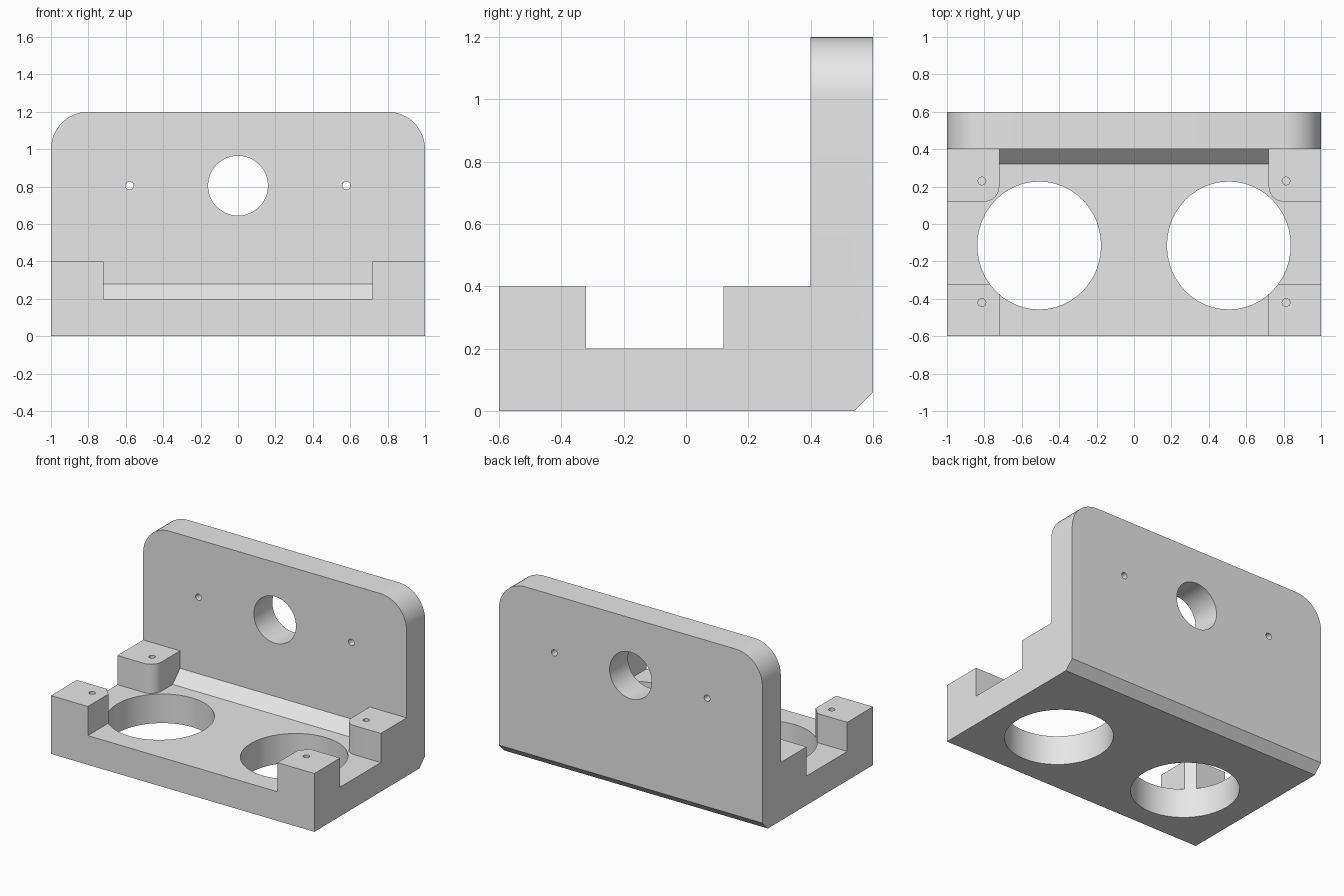
import bpy, bmesh, math
from mathutils import Matrix, Vector

cube = bpy.data.objects.get("Cube")
if cube:
    bpy.data.objects.remove(cube, do_unlink=True)

grey = bpy.data.materials.new("light_grey")
grey.use_nodes = True
grey.diffuse_color = (0.8, 0.8, 0.8, 1)
grey.node_tree.nodes["Principled BSDF"].inputs["Base Color"].default_value = (0.8, 0.8, 0.8, 1)


def make_object(name, bm):
    bmesh.ops.recalc_face_normals(bm, faces=bm.faces)
    mesh = bpy.data.meshes.new(name)
    bm.to_mesh(mesh)
    bm.free()
    mesh.materials.append(grey)
    obj = bpy.data.objects.new(name, mesh)
    bpy.context.collection.objects.link(obj)
    return obj


def round_edges(bm, test, radius, segments):
    edges = [e for e in bm.edges if all(test(v.co) for v in e.verts)]
    bmesh.ops.bevel(bm, geom=edges, offset=radius, segments=segments,
                    profile=0.5, affect='EDGES')


def add_box(bm, lo, hi):
    lo, hi = Vector(lo), Vector(hi)
    size = hi - lo
    bmesh.ops.create_cube(bm, size=1, matrix=Matrix.Translation((lo + hi) / 2)
                          @ Matrix.Diagonal((*size, 1)))


def add_hole(bm, center, rx, ry, depth, segments, along_y=False):
    turn = Matrix.Rotation(math.pi / 2, 4, 'X') if along_y else Matrix.Identity(4)
    bmesh.ops.create_cone(bm, cap_ends=True, segments=segments, radius1=1, radius2=1, depth=1,
                          matrix=Matrix.Translation(center) @ turn
                          @ Matrix.Diagonal((rx, ry, depth, 1)))


def apply_boolean(target, tool, operation):
    mod = target.modifiers.new(operation.title(), 'BOOLEAN')
    mod.object = tool
    mod.operation = operation
    mod.solver = 'EXACT'
    bpy.context.view_layer.objects.active = target
    bpy.ops.object.modifier_apply(modifier=mod.name)
    bpy.data.objects.remove(tool, do_unlink=True)


# L-shaped bracket: base plate, inner and outer chamfers, upright wall
profile = [(-0.6, 0), (0.54, 0), (0.6, 0.06), (0.6, 1.2),
           (0.4, 1.2), (0.4, 0.28), (0.32, 0.2), (-0.6, 0.2)]
bm = bmesh.new()
side = bm.faces.new([bm.verts.new((-1, y, z)) for y, z in profile])
ext = bmesh.ops.extrude_face_region(bm, geom=[side])
bmesh.ops.translate(bm, vec=(2, 0, 0),
                    verts=[v for v in ext["geom"] if isinstance(v, bmesh.types.BMVert)])
for s in (-1, 1):
    round_edges(bm, lambda c: c.z > 1.19 and c.x * s > 0.99, 0.2, 12)
bracket = make_object("mounting_bracket", bm)

# Corner posts; the rear ones have a rounded inner corner
for s in (-1, 1):
    x0, x1 = sorted((s * 0.72, s))
    bm = bmesh.new()
    add_box(bm, (x0, -0.6, 0.1), (x1, -0.32, 0.4))
    apply_boolean(bracket, make_object("front_post", bm), 'UNION')
    bm = bmesh.new()
    add_box(bm, (x0, 0.12, 0.1), (x1, 0.5, 0.4))
    round_edges(bm, lambda c: abs(c.x) < 0.73 and c.y < 0.13, 0.08, 8)
    apply_boolean(bracket, make_object("rear_post", bm), 'UNION')

# Holes: two large in the base, one central and two small in the wall, blind ones in the posts
bm = bmesh.new()
add_hole(bm, (0, 0.5, 0.805), 0.16, 0.16, 0.6, 48, True)
for s in (-1, 1):
    add_hole(bm, (s * 0.507, -0.115, 0.2), 0.331, 0.342, 1, 48)
    add_hole(bm, (s * 0.58, 0.5, 0.805), 0.022, 0.022, 0.6, 16, True)
    for y in (-0.42, 0.23):
        add_hole(bm, (s * 0.813, y, 0.4), 0.021, 0.021, 0.3, 16)
apply_boolean(bracket, make_object("hole_cutter", bm), 'DIFFERENCE')

# Smooth the curved walls, keep the hard edges
bpy.ops.object.select_all(action='DESELECT')
bracket.select_set(True)
bpy.context.view_layer.objects.active = bracket
bpy.ops.object.shade_smooth_by_angle(angle=math.radians(30))
